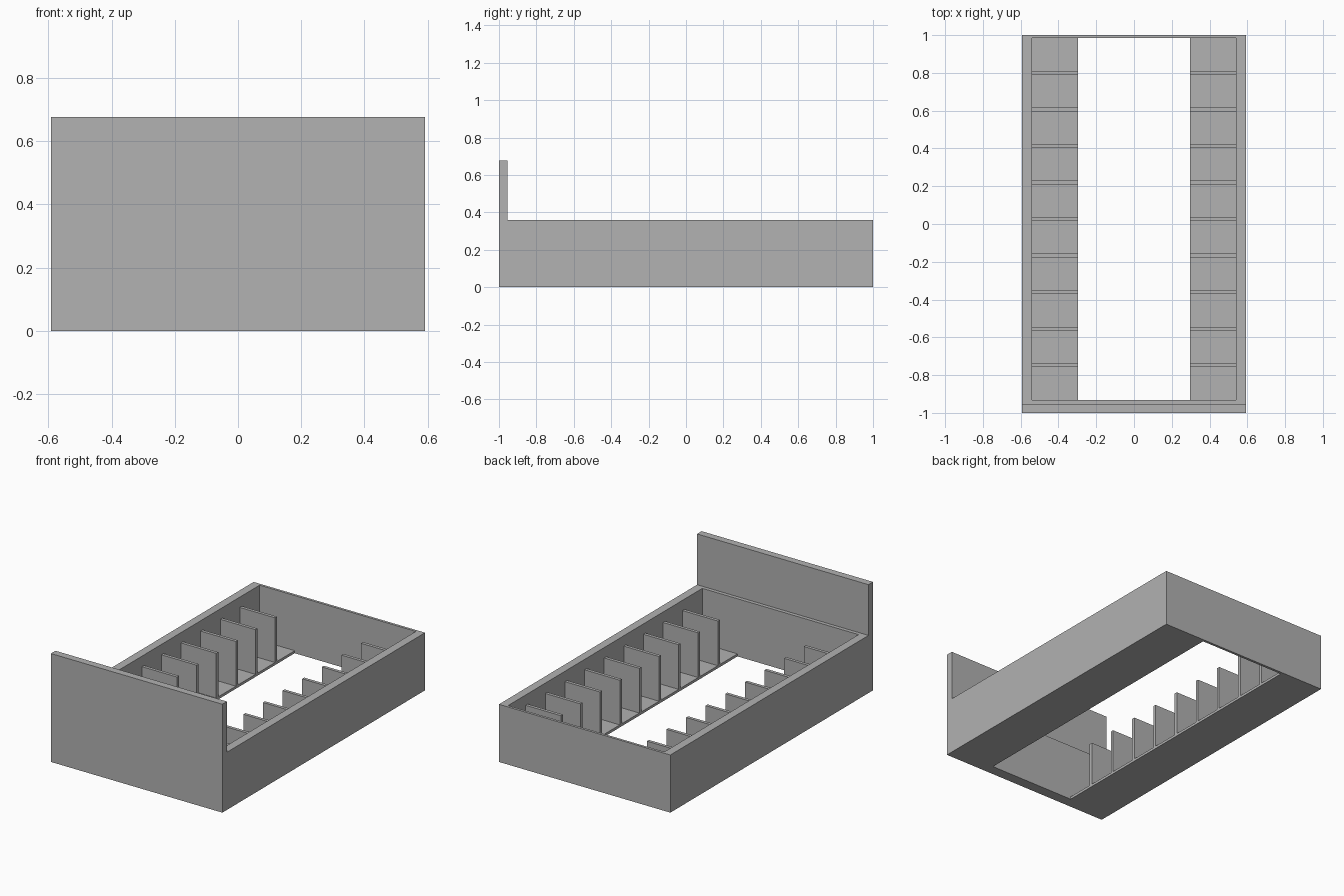
import bpy
import bmesh

cube = bpy.data.objects.get("Cube")
if cube:
    bpy.data.objects.remove(cube, do_unlink=True)

grey = bpy.data.materials.new("plain grey")
grey.use_nodes = True
colour = (0.445, 0.445, 0.445, 1)
grey.diffuse_color = colour
grey.node_tree.nodes["Principled BSDF"].inputs["Base Color"].default_value = colour

HALF_W, INNER_W, SLOT_W = 0.592, 0.54, 0.297
RAIL_TOP, BOARD_TOP, SHELF_TOP = 0.36, 0.677, 0.016
WELL_FRONT, WELL_BACK = -0.932, 0.984


def prism(name, points, offset):
    """Extrude a closed outline of 3D points along an offset."""
    bm = bmesh.new()
    face = bm.faces.new([bm.verts.new(p) for p in points])
    ext = bmesh.ops.extrude_face_region(bm, geom=[face])
    moved = [g for g in ext["geom"] if isinstance(g, bmesh.types.BMVert)]
    bmesh.ops.translate(bm, verts=moved, vec=offset)
    bmesh.ops.recalc_face_normals(bm, faces=bm.faces)
    mesh = bpy.data.meshes.new(name)
    bm.to_mesh(mesh)
    bm.free()
    mesh.materials.append(grey)
    obj = bpy.data.objects.new(name, mesh)
    bpy.context.collection.objects.link(obj)
    return obj


# Bed frame and headboard in one L-shaped side profile
side = [(-1, 0), (1, 0), (1, RAIL_TOP), (-0.955, RAIL_TOP),
        (-0.955, BOARD_TOP), (-1, BOARD_TOP)]
frame = prism("bed_frame", [(-HALF_W, y, z) for y, z in side], (2 * HALF_W, 0, 0))

# T-shaped cutter leaves the walls and a thin shelf along each side
half = [(SLOT_W, -0.1), (SLOT_W, SHELF_TOP), (INNER_W, SHELF_TOP), (INNER_W, 0.5)]
outline = half + [(-x, z) for x, z in reversed(half)]
cutter = prism("well_cutter", [(x, WELL_FRONT, z) for x, z in outline],
               (0, WELL_BACK - WELL_FRONT, 0))
cutter.hide_render = True

# The cutter must stop below the headboard's top, behind its inner face
cut = frame.modifiers.new("well", "BOOLEAN")
cut.operation = "DIFFERENCE"
cut.solver = "EXACT"
cut.object = cutter
bpy.context.view_layer.objects.active = frame
bpy.ops.object.modifier_apply(modifier=cut.name)
bpy.data.objects.remove(cutter, do_unlink=True)

# Upright slat dividers standing on both shelves
COUNT, FIRST, LAST, THICK, TOP = 9, -0.748, 0.8, 0.02, 0.295
for label, sign in (("left", 1), ("right", -1)):
    for i in range(COUNT):
        y = FIRST + (LAST - FIRST) * i / (COUNT - 1) - THICK / 2
        panel = [(SLOT_W, SHELF_TOP), (INNER_W, SHELF_TOP), (INNER_W, TOP), (SLOT_W, TOP)]
        prism(f"{label}_divider_{i + 1}", [(sign * x, y, z) for x, z in panel],
              (0, THICK, 0))
